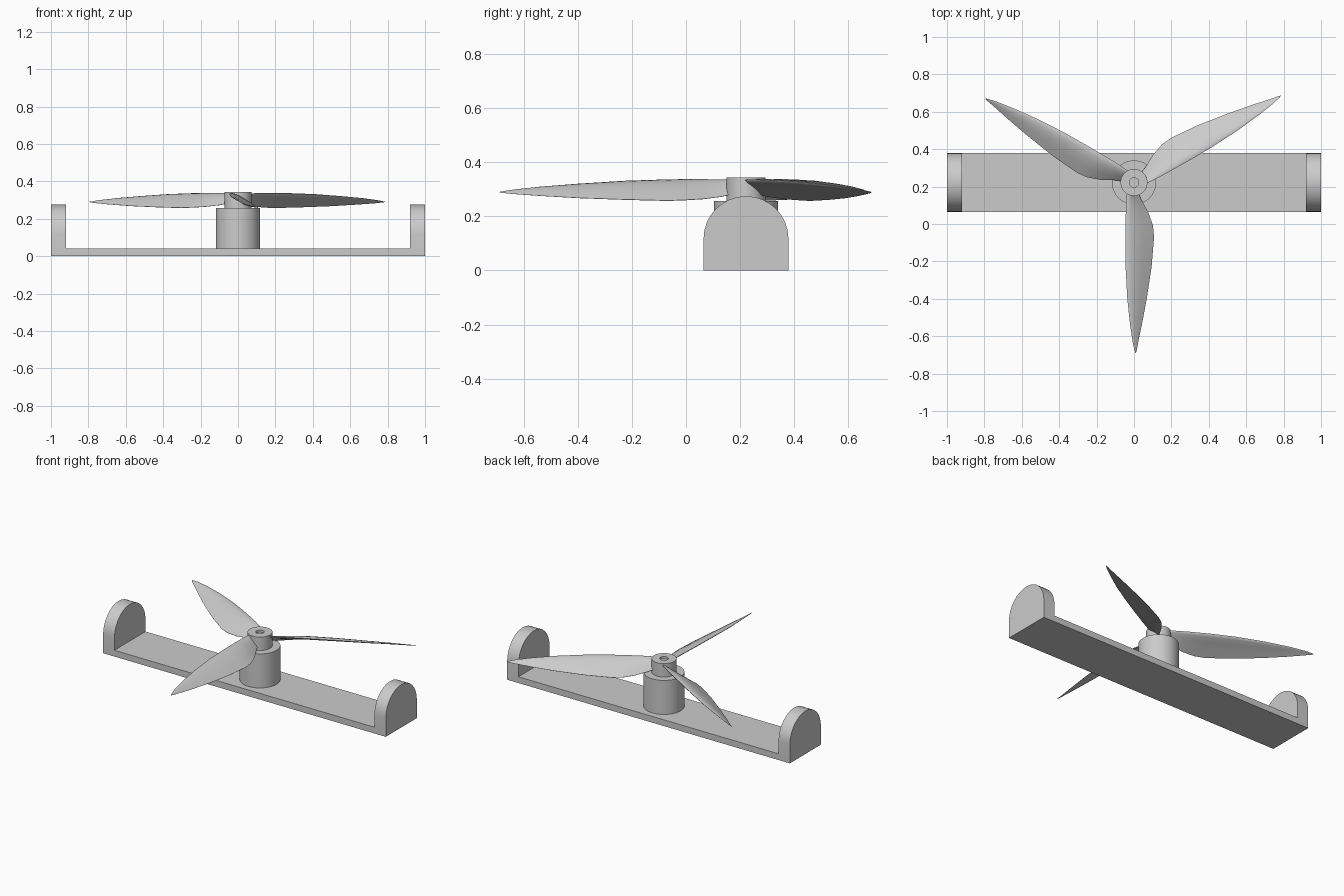
import bpy, bmesh, math
from mathutils import Vector, Matrix

cube = bpy.data.objects.get("Cube")
if cube:
    bpy.data.objects.remove(cube, do_unlink=True)

AXIS_Y = 0.222      # motor and propeller axis
HALF_WIDTH = 0.157  # half the depth of the frame
WALL = 0.08

grey = bpy.data.materials.new("light grey")
grey.use_nodes = True
grey.diffuse_color = (0.6, 0.6, 0.6, 1)
grey.node_tree.nodes["Principled BSDF"].inputs["Base Color"].default_value = (0.6, 0.6, 0.6, 1)


def add_object(name, bm, angle=35):
    bmesh.ops.recalc_face_normals(bm, faces=bm.faces[:])
    mesh = bpy.data.meshes.new(name)
    bm.to_mesh(mesh)
    bm.free()
    mesh.materials.append(grey)
    obj = bpy.data.objects.new(name, mesh)
    bpy.context.collection.objects.link(obj)
    bpy.ops.object.select_all(action='DESELECT')
    obj.select_set(True)
    bpy.context.view_layer.objects.active = obj
    bpy.ops.object.shade_smooth_by_angle(angle=math.radians(angle))
    return obj


def loft(bm, rings):
    """Skin a list of closed point rings and cap both ends."""
    loops = [[bm.verts.new(p) for p in ring] for ring in rings]
    n = len(loops[0])
    for a, b in zip(loops, loops[1:]):
        for i in range(n):
            j = (i + 1) % n
            bm.faces.new((a[i], a[j], b[j], b[i]))
    bm.faces.new(loops[0])
    bm.faces.new(loops[-1])


def turned(name, profile, steps=48):
    """Stack of circles (radius, z) around the propeller axis."""
    bm = bmesh.new()
    turns = [2 * math.pi * i / steps for i in range(steps)]
    loft(bm, [[(r * math.cos(t), AXIS_Y + r * math.sin(t), z) for t in turns]
              for r, z in profile])
    return add_object(name, bm)


# Base bar between the end walls
bm = bmesh.new()
bmesh.ops.create_cube(bm, size=1, matrix=Matrix.Translation((0, AXIS_Y, 0.02))
                      @ Matrix.Diagonal((2 - 2 * WALL, 2 * HALF_WIDTH, 0.04, 1)))
add_object("base_bar", bm)

# Round-topped end walls
for name, side in (("left_end_wall", 1), ("right_end_wall", -1)):
    outline = [(AXIS_Y - HALF_WIDTH, 0), (AXIS_Y + HALF_WIDTH, 0)]
    for i in range(17):
        t = math.pi * i / 16
        outline.append((AXIS_Y + HALF_WIDTH * math.cos(t), 0.118 + HALF_WIDTH * math.sin(t)))
    bm = bmesh.new()
    loft(bm, [[(side * x, y, z) for y, z in outline] for x in (1 - WALL, 1)])
    add_object(name, bm)

# Motor body, and hub with a shallow shaft hole
turned("motor", [(0.118, 0.04), (0.118, 0.258)])
turned("propeller_hub", [(0.072, 0.256), (0.072, 0.344), (0.025, 0.344), (0.025, 0.33)])

# Blade stations: radius, leading edge x, z, trailing edge x, z
stations = [
    (0.05, -0.038, 0.335, 0.022, 0.282),
    (0.09, -0.041, 0.336, 0.038, 0.273),
    (0.16, -0.044, 0.336, 0.076, 0.264),
    (0.23, -0.045, 0.335, 0.101, 0.260),
    (0.29, -0.046, 0.334, 0.107, 0.258),
    (0.45, -0.045, 0.329, 0.094, 0.262),
    (0.62, -0.036, 0.319, 0.068, 0.268),
    (0.76, -0.021, 0.309, 0.042, 0.276),
    (0.86, -0.006, 0.299, 0.021, 0.283),
    (0.90, 0.004, 0.293, 0.014, 0.287),
    (0.912, 0.008, 0.291, 0.010, 0.289),
]
# Aerofoil outline: fraction of chord, offset in chords
foil = [(0, 0), (0.04, 0.04), (0.15, 0.075), (0.35, 0.09), (0.65, 0.06), (1, 0.005),
        (1, -0.005), (0.65, -0.005), (0.35, -0.02), (0.12, -0.035), (0.03, -0.025)]


def blade_section(r, lx, lz, tx, tz):
    lead, trail = Vector((lx, -r, lz)), Vector((tx, -r, tz))
    chord = trail - lead
    up = Vector((-chord.z, 0, chord.x))
    return [lead + chord * u + up * v for u, v in foil]


for k, name in enumerate(("front_blade", "left_blade", "right_blade")):
    bm = bmesh.new()
    loft(bm, [blade_section(*s) for s in stations])
    bm.transform(Matrix.Translation((0, AXIS_Y, 0)) @ Matrix.Rotation(math.radians(120 * k), 4, 'Z'))
    add_object(name, bm, 50)
